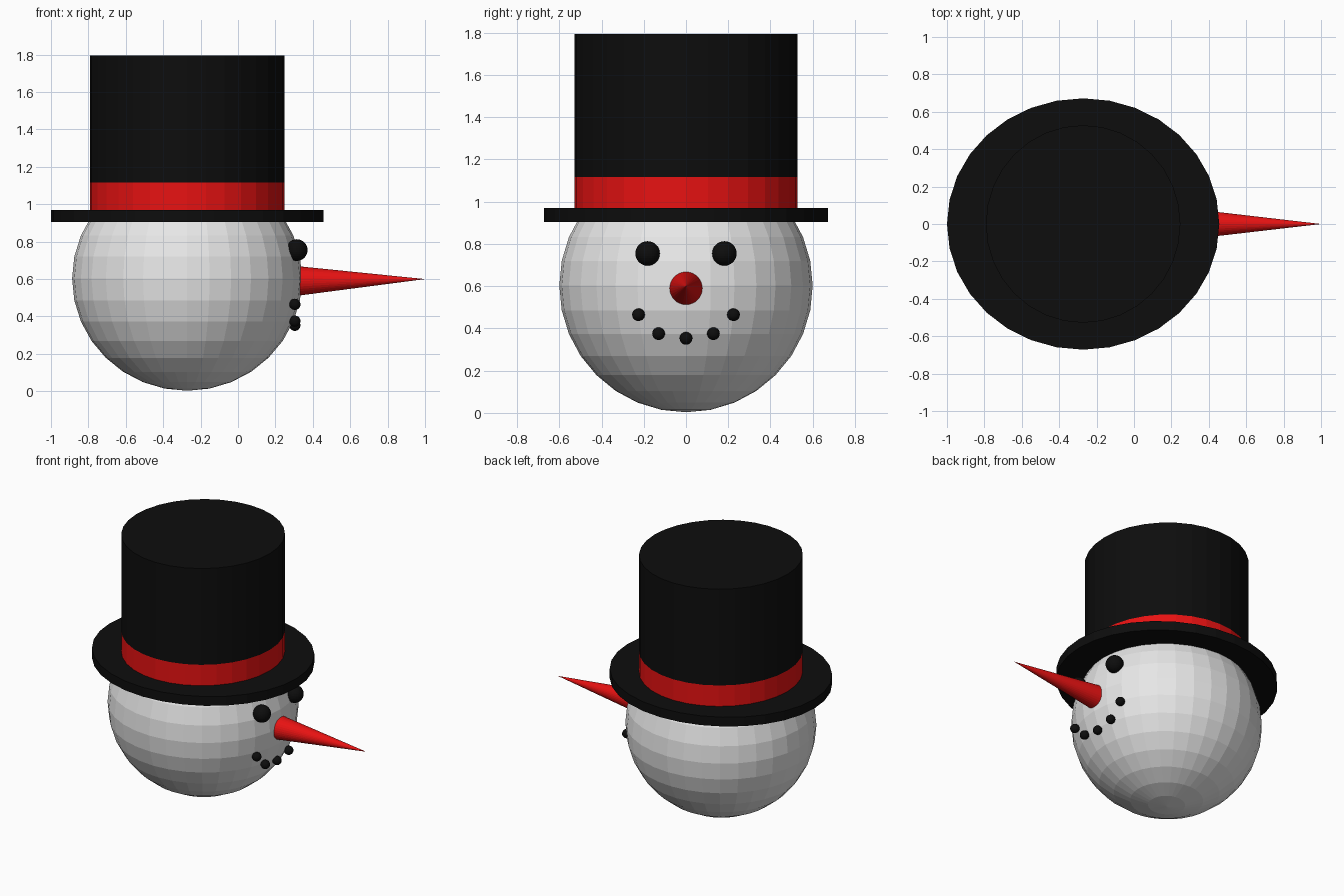
import bpy, bmesh
from mathutils import Matrix, Vector

cube = bpy.data.objects.get("Cube")
if cube:
    bpy.data.objects.remove(cube, do_unlink=True)


def material(name, rgb):
    mat = bpy.data.materials.new(name)
    mat.use_nodes = True
    mat.diffuse_color = (*rgb, 1)
    mat.node_tree.nodes["Principled BSDF"].inputs["Base Color"].default_value = (*rgb, 1)
    return mat


white = material("snow white", (0.8, 0.8, 0.8))
black = material("coal black", (0.004, 0.004, 0.004))
red = material("red", (0.8, 0.006, 0.006))


def add_part(name, bm, *mats):
    bmesh.ops.recalc_face_normals(bm, faces=bm.faces)
    mesh = bpy.data.meshes.new(name)
    bm.to_mesh(mesh)
    bm.free()
    for mat in mats:
        mesh.materials.append(mat)
    obj = bpy.data.objects.new(name, mesh)
    bpy.context.collection.objects.link(obj)
    return obj


def ball(name, centre, radii, mat, segments=32):
    bm = bmesh.new()
    bmesh.ops.create_uvsphere(bm, u_segments=segments, v_segments=segments // 2, radius=1)
    bmesh.ops.transform(bm, verts=bm.verts,
                        matrix=Matrix.Translation(centre) @ Matrix.Diagonal((*radii, 1)))
    return add_part(name, bm, mat)


def drum(rx, ry, bottom, top):
    bm = bmesh.new()
    bmesh.ops.create_cone(bm, cap_ends=True, segments=32, radius1=1, radius2=1, depth=1)
    place = Matrix.Translation((HEAD_X, 0, (bottom + top) / 2))
    bmesh.ops.transform(bm, verts=bm.verts,
                        matrix=place @ Matrix.Diagonal((rx, ry, top - bottom, 1)))
    return bm


HEAD_X = -0.272

# Head
ball("head", (HEAD_X, 0, 0.603), (0.615, 0.6, 0.6), white)

# Hat: wide brim, then a crown whose lowest strip is the red band
add_part("hat_brim", drum(0.728, 0.672, 0.905, 0.97), black)
crown = drum(0.52, 0.528, 0.965, 1.795)
band_top = 1.117
bmesh.ops.bisect_plane(crown, geom=crown.verts[:] + crown.edges[:] + crown.faces[:],
                       plane_co=(0, 0, band_top), plane_no=(0, 0, 1))
for face in crown.faces:
    face.material_index = int(face.calc_center_median().z < band_top)
add_part("hat_crown", crown, black, red)

# Nose: a long cone pointing along +x, tilted very slightly upward
base, tip = Vector((0.31, 0, 0.59)), Vector((1, 0, 0.6))
axis = tip - base
nose = bmesh.new()
bmesh.ops.create_cone(nose, cap_ends=True, segments=32, radius1=0.08, radius2=0,
                      depth=axis.length)
turn = axis.to_track_quat("Z", "Y").to_matrix().to_4x4()
bmesh.ops.transform(nose, verts=nose.verts,
                    matrix=Matrix.Translation((base + tip) / 2) @ turn)
add_part("nose", nose, red)

# Eyes and mouth, mirrored across the face
for side, label in ((-1, "front"), (1, "back")):
    ball(f"eye_{label}", (0.314, side * 0.182, 0.755), (0.058,) * 3, black)
    ball(f"mouth_corner_{label}", (0.304, side * 0.225, 0.465), (0.03,) * 3, black)
    ball(f"mouth_inner_{label}", (0.304, side * 0.13, 0.375), (0.03,) * 3, black)
ball("mouth_middle", (0.304, 0, 0.353), (0.03,) * 3, black)
